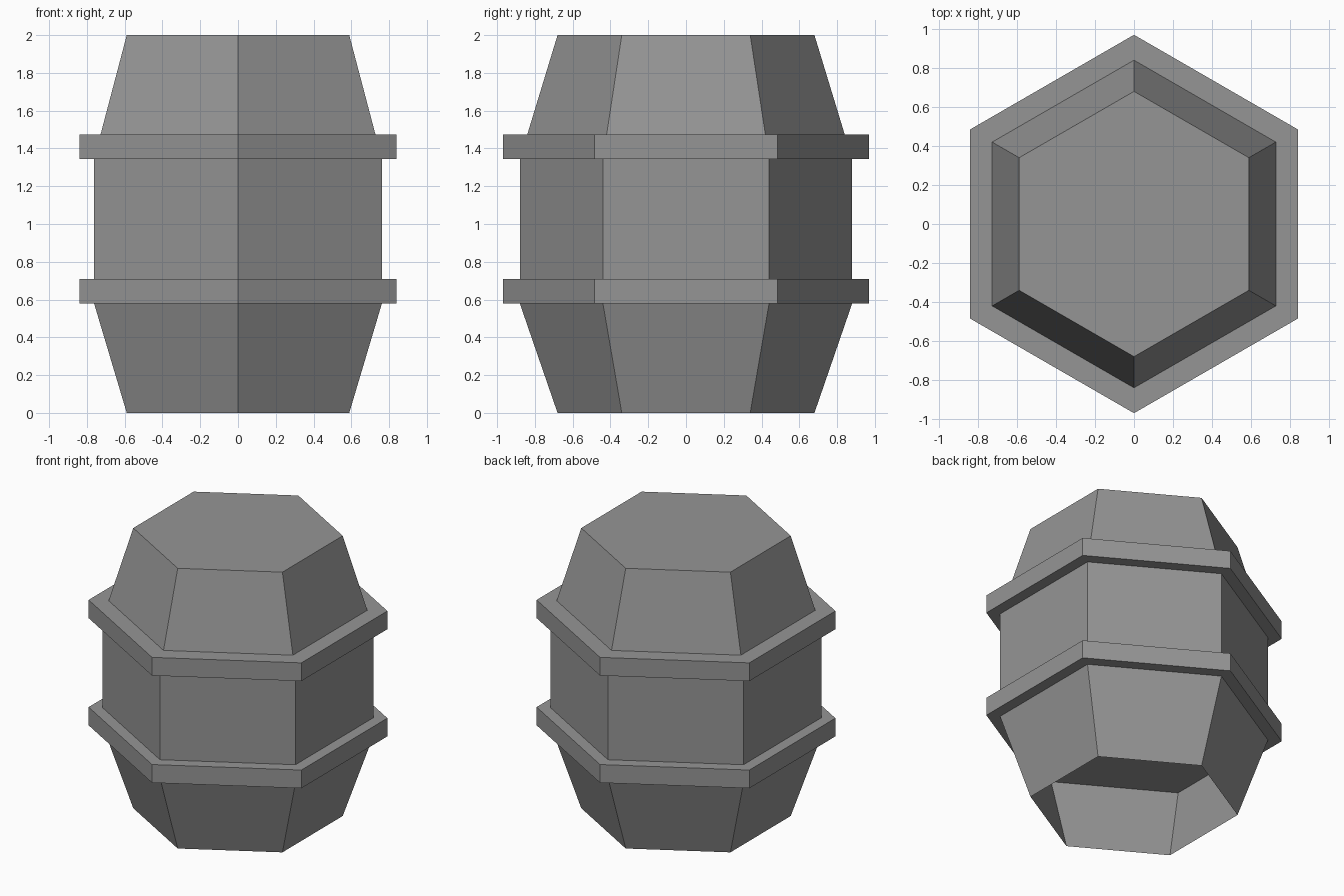
import bpy, bmesh, math

SIDES = 6

cube = bpy.data.objects.get("Cube")
if cube:
    bpy.data.objects.remove(cube, do_unlink=True)

# One grey for the whole barrel
grey = bpy.data.materials.new("grey")
grey.use_nodes = True
colour = (0.30, 0.30, 0.30, 1)
grey.diffuse_color = colour
grey.node_tree.nodes["Principled BSDF"].inputs["Base Color"].default_value = colour


def hex_part(name, profile):
    """Sweep (radius, height) points round a hexagon; radius 0 closes a cap."""
    bm = bmesh.new()
    rings = []
    for r, z in profile:
        if r == 0:
            rings.append(None)
            continue
        angles = [math.pi / 2 + math.tau * i / SIDES for i in range(SIDES)]
        rings.append([bm.verts.new((r * math.cos(a), r * math.sin(a), z)) for a in angles])
    for low, high in zip(rings, rings[1:]):
        if high is None:
            bm.faces.new(low)
        elif low is None:
            bm.faces.new(high[::-1])
        else:
            for i in range(SIDES):
                j = (i + 1) % SIDES
                bm.faces.new((low[i], low[j], high[j], high[i]))
    mesh = bpy.data.meshes.new(name)
    bm.to_mesh(mesh)
    bm.free()
    mesh.materials.append(grey)
    obj = bpy.data.objects.new(name, mesh)
    bpy.context.collection.objects.link(obj)
    return obj


END, BODY, BAND, SHOULDER = 0.68, 0.88, 0.97, 0.84
LOW, HIGH, THICK = 0.58, 1.345, 0.13

# Tapered base with a hollow underside
hex_part("hollow_base", [(0, 0.55), (0.835, 0.55), (END, 0), (BODY, LOW)])
# Straight middle wall
hex_part("middle_wall", [(BODY, LOW + THICK), (BODY, HIGH)])
# Projecting bands
hex_part("lower_band", [(BODY, LOW), (BAND, LOW), (BAND, LOW + THICK), (BODY, LOW + THICK)])
hex_part("upper_band", [(BODY, HIGH), (BAND, HIGH), (BAND, HIGH + THICK), (SHOULDER, HIGH + THICK)])
# Tapered top with a flat lid
hex_part("tapered_top", [(SHOULDER, HIGH + THICK), (END, 2), (0, 2)])
